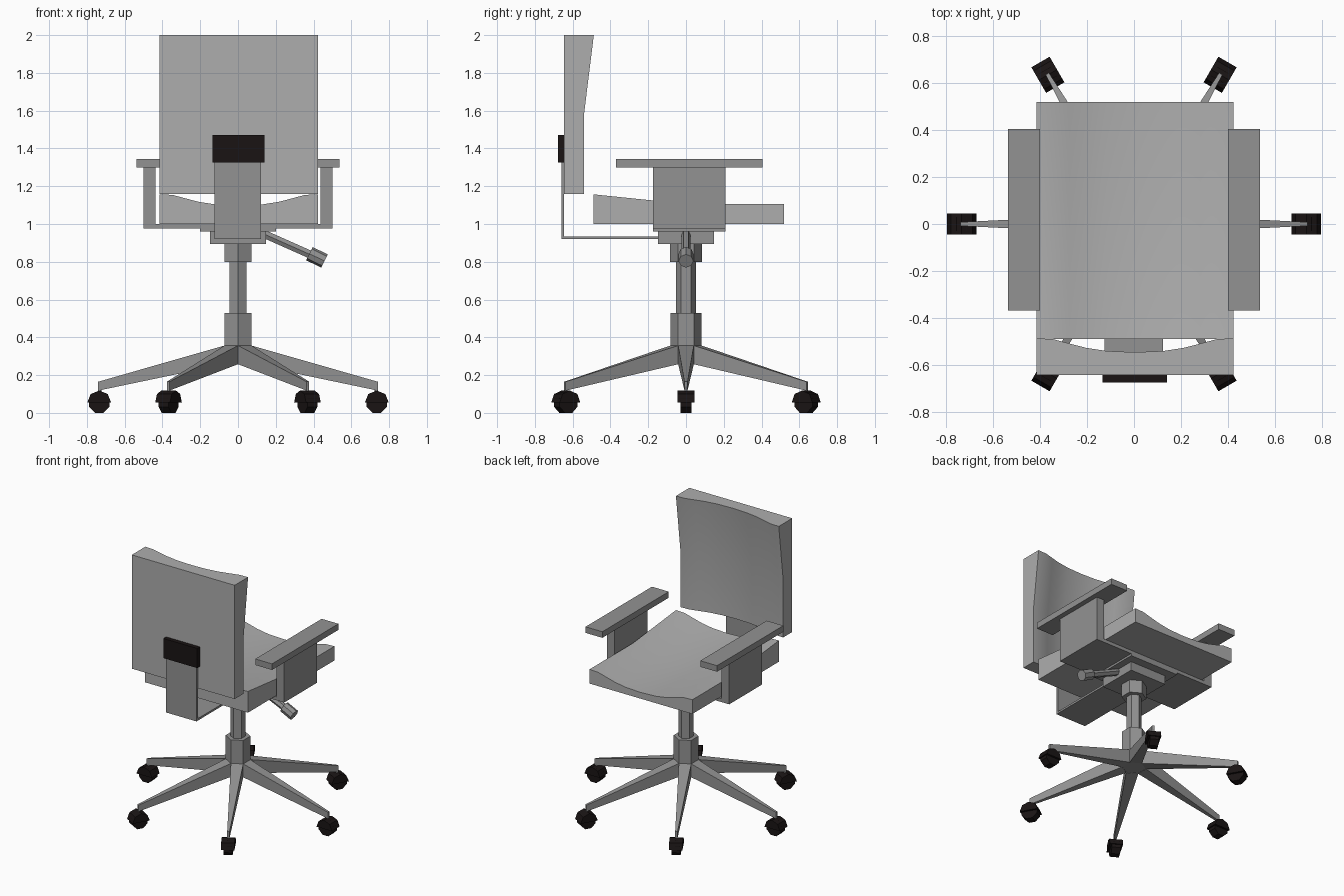
import bpy, bmesh
from math import pi, radians
from mathutils import Matrix, Vector

if "Cube" in bpy.data.objects:
    bpy.data.objects.remove(bpy.data.objects["Cube"])


def material(name, colour):
    m = bpy.data.materials.new(name)
    m.diffuse_color = (*colour, 1)
    m.use_nodes = True
    m.node_tree.nodes["Principled BSDF"].inputs["Base Color"].default_value = m.diffuse_color
    return m


black = material("black_plastic", (0.010, 0.007, 0.007))
fabric = material("grey_fabric", (0.42, 0.42, 0.42))
frame = material("dark_grey_frame", (0.29, 0.29, 0.29))


def add(name, verts, faces, mat):
    me = bpy.data.meshes.new(name)
    me.from_pydata(verts, [], faces)
    bm = bmesh.new()
    bm.from_mesh(me)
    bmesh.ops.recalc_face_normals(bm, faces=bm.faces)
    bm.to_mesh(me)
    bm.free()
    ob = bpy.data.objects.new(name, me)
    bpy.context.collection.objects.link(ob)
    me.materials.append(mat)
    return ob


def prism(name, loop_a, loop_b, mat=frame):
    """Solid between two matching polygons."""
    n = len(loop_a)
    faces = [tuple(range(n)), tuple(range(n, 2 * n))]
    faces += [(i, (i + 1) % n, n + (i + 1) % n, n + i) for i in range(n)]
    return add(name, list(loop_a) + list(loop_b), faces, mat)


def box(name, x, y, z, mat=frame):
    def rect(h):
        return [(x[0], y[0], h), (x[1], y[0], h), (x[1], y[1], h), (x[0], y[1], h)]
    return prism(name, rect(z[0]), rect(z[1]), mat)


def rod(name, p, q, r, sides, mat=frame, start=0.0):
    """Faceted cylinder from p to q."""
    p, q = Vector(p), Vector(q)
    rot = (q - p).to_track_quat('Z', 'Y')
    ring = [rot @ (Matrix.Rotation(start + 2 * pi * i / sides, 3, 'Z') @ Vector((r, 0, 0)))
            for i in range(sides)]
    return prism(name, [p + v for v in ring], [q + v for v in ring], mat)


def cushion(name, place):
    """Dished pad: flat underside, thickening towards u = 1."""
    half = [(0.42, 0), (0.35, 0.003), (0.28, 0.022), (0.21, 0.04), (0.12, 0.054)]
    prof = [(-x, d) for x, d in half] + [(0, 0.059)] + [(x, d) for x, d in reversed(half)]
    m = len(prof) + 2
    verts = []
    for u in (0, 0.5, 1):
        t = 0.105 + max(0, u - 0.5) * 0.104
        verts += [place(x + 0.004, u, t - d) for x, d in prof]
        verts += [place(0.424, u, 0), place(-0.416, u, 0)]
    faces = [tuple(range(m)), tuple(range(2 * m, 3 * m))]
    for s in range(2):
        faces += [(s * m + i, s * m + (i + 1) % m, (s + 1) * m + (i + 1) % m, (s + 1) * m + i)
                  for i in range(m)]
    ob = add(name, verts, faces, fabric)
    bpy.ops.object.select_all(action='DESELECT')
    ob.select_set(True)
    bpy.context.view_layer.objects.active = ob
    bpy.ops.object.shade_smooth_by_angle(angle=radians(30))


# Seat and backrest share one shape
cushion("seat", lambda x, u, t: (x, 0.52 - 1.01 * u, 1.0 + t))
cushion("backrest", lambda x, u, t: (x, -0.645 + t, 1.16 + 0.84 * u))

# Backrest bracket and its clamp
box("bracket_upright", (-0.125, 0.123), (-0.66, -0.645), (0.92, 1.34))
box("bracket_base", (-0.125, 0.123), (-0.66, -0.14), (0.92, 0.935))
box("bracket_clamp", (-0.135, 0.141), (-0.677, -0.645), (1.325, 1.47), black)

# Armrests
for side, s in (("left", -1), ("right", 1)):
    box(side + "_arm_pad", sorted((s * 0.40, s * 0.537)), (-0.37, 0.405), (1.3, 1.345))
    box(side + "_arm_upright", sorted((s * 0.437, s * 0.50)), (-0.175, 0.21), (0.975, 1.3))
box("arm_crossbar", (-0.437, 0.437), (-0.175, 0.21), (0.975, 1.0))

# Tilt mechanism and lever
box("mount_plate", (-0.2, 0.2), (-0.175, 0.21), (0.96, 0.975))
box("tilt_housing", (-0.148, 0.148), (-0.147, 0.147), (0.895, 0.96))
rod("lever_rod", (0.12, 0, 0.955), (0.39, 0, 0.835), 0.024, 6)
rod("lever_grip", (0.378, 0, 0.843), (0.458, 0, 0.804), 0.039, 8)

# Hexagonal column, corners facing front and back
for name, z0, z1, r in (("upper_collar", 0.8, 0.895, 0.084), ("gas_column", 0.52, 0.81, 0.052),
                        ("lower_collar", 0.355, 0.53, 0.083), ("base_hub", 0.26, 0.357, 0.083)):
    rod(name, (0, 0, z0), (0, 0, z1), r, 6, start=pi / 6)


# Six tapered legs with casters
def leg_section(r, w, z0, z1):
    return [(r, -w, z0), (r, w, z0), (r, w, z1), (r, -w, z1)]


for k in range(6):
    parts = [prism(f"leg_{k}", leg_section(0.07, 0.0415, 0.258, 0.357),
                   leg_section(0.74, 0.008, 0.118, 0.165))]
    parts.append(rod(f"caster_stem_{k}", (0.732, 0, 0.09), (0.732, 0, 0.14), 0.009, 6))
    parts.append(rod(f"caster_wheel_{k}", (0.735, -0.03, 0.055), (0.735, 0.03, 0.055),
                     0.059, 8, black, pi / 8))
    # Fender: upper half of an octagon
    arc = [(0.063, 0.055), (0.045, 0.1), (0, 0.118), (-0.045, 0.1), (-0.063, 0.055)]
    parts.append(prism(f"caster_fender_{k}", [(0.735 + x, -0.045, z) for x, z in arc],
                       [(0.735 + x, 0.045, z) for x, z in arc], black))
    for ob in parts:
        ob.data.transform(Matrix.Rotation(k * pi / 3, 4, 'Z'))
